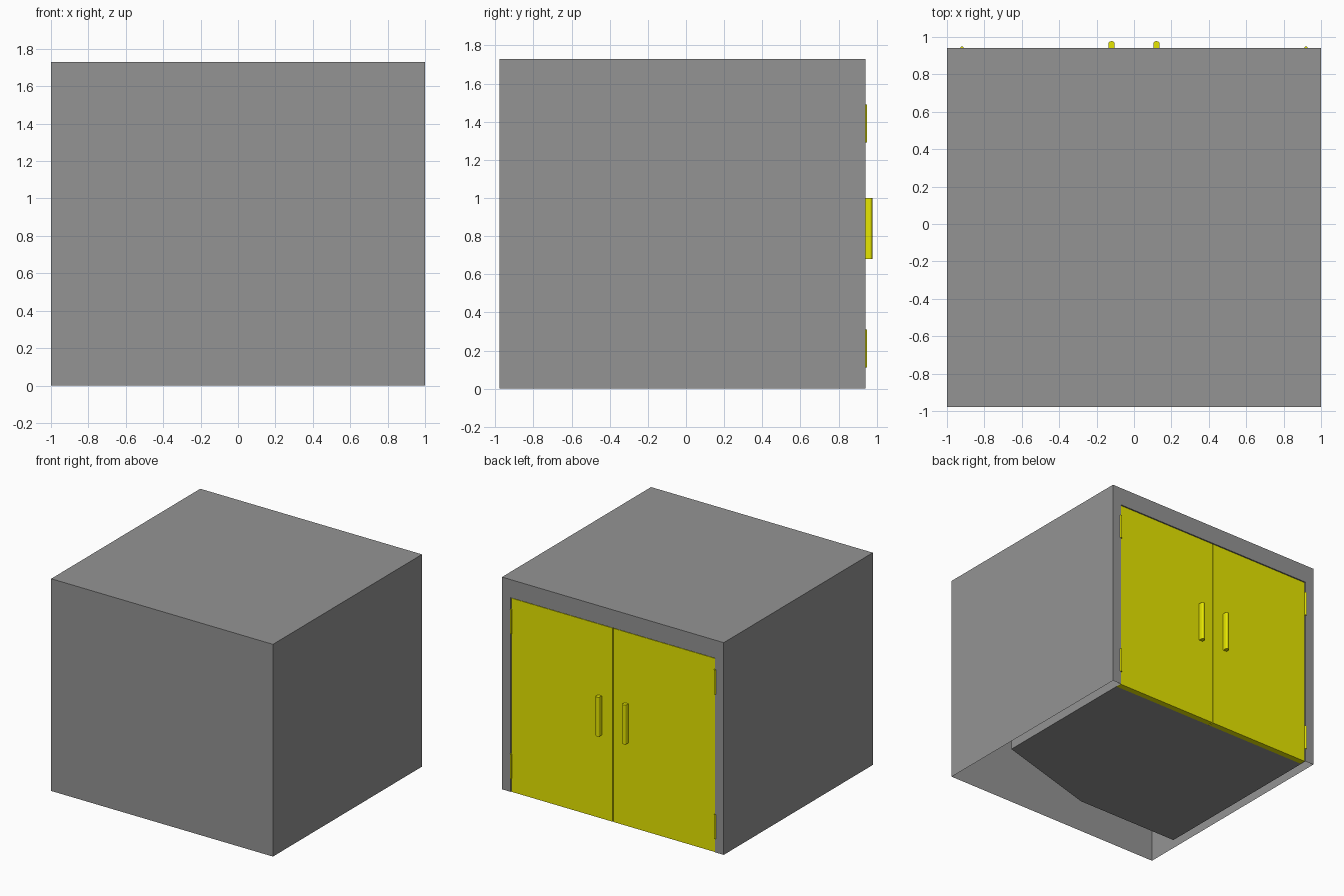
import bpy, bmesh, math

if "Cube" in bpy.data.objects:
    bpy.data.objects.remove(bpy.data.objects["Cube"])

W, FRONT, BACK, H = 1.0, -0.978, 0.942, 1.73   # outer shell
OW, OH = 0.922, 1.583                          # door opening half width, height
DOOR_IN = 0.89                                 # inner side of the doors


def paint(name, rgb):
    m = bpy.data.materials.new(name)
    m.diffuse_color = (*rgb, 1)
    m.use_nodes = True
    m.node_tree.nodes["Principled BSDF"].inputs["Base Color"].default_value = m.diffuse_color
    return m


yellow = paint("yellow_paint", (0.8, 0.8, 0.0))
grey = paint("grey_paint", (0.296, 0.296, 0.296))


def finish(name, bm, mat):
    bmesh.ops.remove_doubles(bm, verts=bm.verts, dist=1e-5)
    bmesh.ops.recalc_face_normals(bm, faces=bm.faces)
    me = bpy.data.meshes.new(name)
    bm.to_mesh(me)
    bm.free()
    me.materials.append(mat)
    ob = bpy.data.objects.new(name, me)
    bpy.context.collection.objects.link(ob)
    return ob


def face(bm, pts):
    bm.faces.new([bm.verts.new(p) for p in pts])


def prism(name, outline, z0, z1, mat):
    """Closed solid: an xy outline raised from z0 to z1."""
    bm = bmesh.new()
    for z in (z0, z1):
        face(bm, [(x, y, z) for x, y in outline])
    for a, b in zip(outline, outline[1:] + outline[:1]):
        face(bm, [(*a, z0), (*b, z0), (*b, z1), (*a, z1)])
    return finish(name, bm, mat)


# cabinet body: thin outer shell, open below around the inner compartment
bm = bmesh.new()
outer = [(W, BACK), (W, FRONT), (-W, FRONT), (-W, BACK)]
for a, b in zip(outer, outer[1:]):
    face(bm, [(*a, 0), (*b, 0), (*b, H), (*a, H)])
face(bm, [(x, y, H) for x, y in outer])
# door frame
face(bm, [(x, BACK, z) for x, z in [(-W, 0), (-W, H), (W, H), (W, 0),
                                    (OW, 0), (OW, OH), (-OW, OH), (-OW, 0)]])
# inner compartment with one slanted rear wall; its floor stops at the doors
inner = [(OW, BACK), (OW, -0.36), (0, -0.63), (-OW, -0.63), (-OW, BACK)]
for a, b in zip(inner, inner[1:]):
    face(bm, [(*a, 0), (*b, 0), (*b, OH), (*a, OH)])
face(bm, [(x, y, OH) for x, y in inner])
face(bm, [(x, min(y, DOOR_IN), 0) for x, y in inner])
finish("cabinet_body", bm, grey)

# doors, handles and hinges, mirrored left and right
for side, s in (("left", 1), ("right", -1)):
    door = [(s * x, y) for x, y in [(0.004, DOOR_IN), (0.917, DOOR_IN),
                                    (0.917, 0.938), (0.004, 0.938)]]
    prism(side + "_door", door, 0, 1.578, yellow)

    handle = [(s * 0.12 - 0.017, 0.93), (s * 0.12 + 0.017, 0.93)]
    handle += [(s * 0.12 + 0.017 * math.cos(t * math.pi / 6),
                0.964 + 0.014 * math.sin(t * math.pi / 6)) for t in range(7)]
    prism(side + "_handle", handle, 0.68, 1.0, yellow)

    for level, z in (("lower", 0.11), ("upper", 1.29)):
        pin = [(s * 0.92 + 0.008 * math.cos(t * math.pi / 6),
                0.942 + 0.008 * math.sin(t * math.pi / 6)) for t in range(12)]
        prism(f"{side}_{level}_hinge", pin, z, z + 0.2, yellow)
